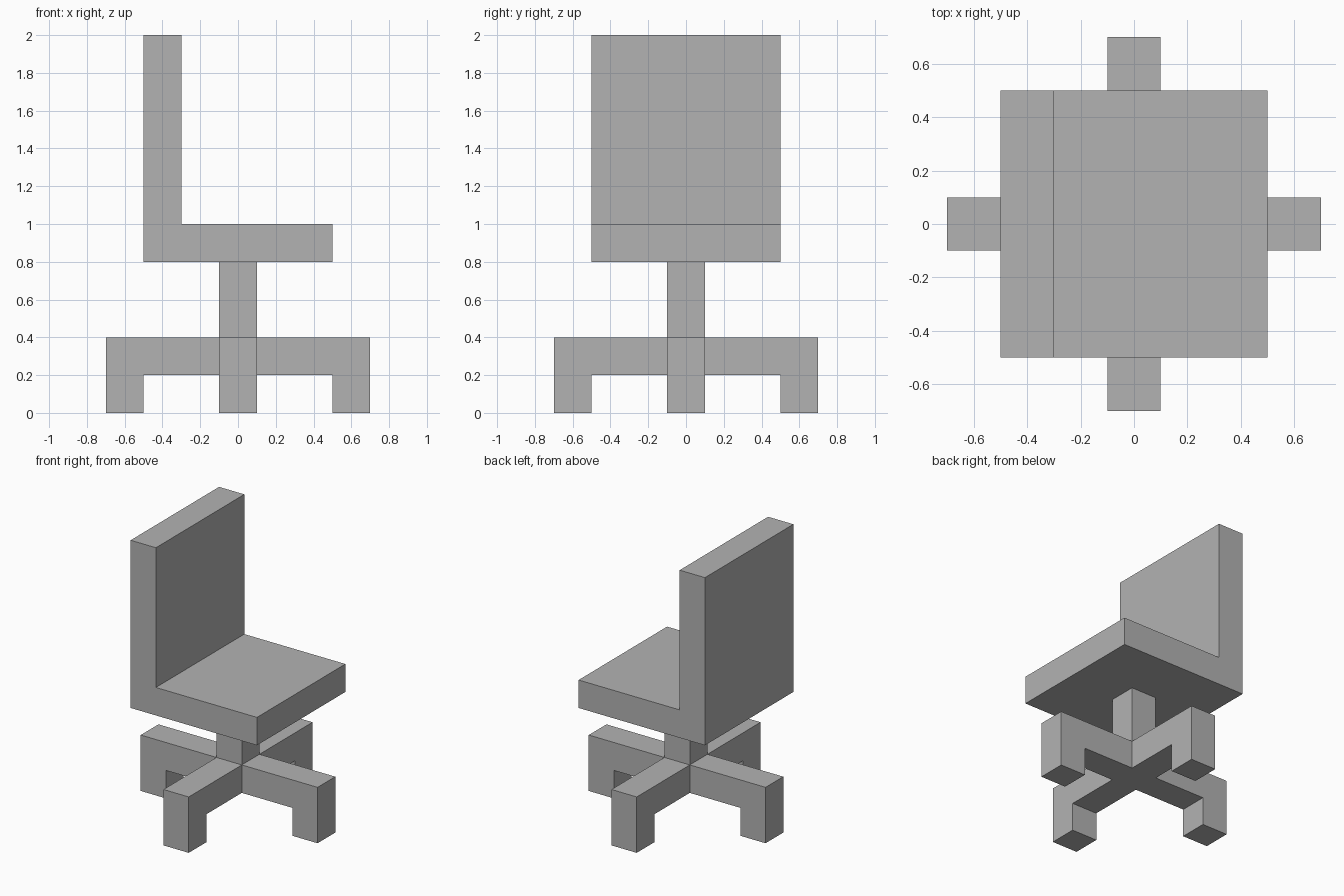
import bpy
import bmesh
from math import pi
from mathutils import Matrix

cube = bpy.data.objects.get("Cube")
if cube:
    bpy.data.objects.remove(cube, do_unlink=True)

GREY = (0.45, 0.45, 0.45, 1.0)
grey = bpy.data.materials.new("plain grey")
grey.use_nodes = True
grey.diffuse_color = GREY
grey.node_tree.nodes["Principled BSDF"].inputs["Base Color"].default_value = GREY


def extruded_profile(name, profile, width, turn=0.0):
    """Extrude an x-z outline to a width centred on y, then turn it about z."""
    bm = bmesh.new()
    face = bm.faces.new([bm.verts.new((x, -width / 2, z)) for x, z in profile])
    side = bmesh.ops.extrude_face_region(bm, geom=[face])["geom"]
    verts = [v for v in side if isinstance(v, bmesh.types.BMVert)]
    bmesh.ops.translate(bm, verts=verts, vec=(0, width, 0))
    bmesh.ops.rotate(bm, verts=bm.verts, matrix=Matrix.Rotation(turn, 3, "Z"))
    bmesh.ops.recalc_face_normals(bm, faces=bm.faces)
    mesh = bpy.data.meshes.new(name)
    bm.to_mesh(mesh)
    bm.free()
    mesh.materials.append(grey)
    obj = bpy.data.objects.new(name, mesh)
    bpy.context.collection.objects.link(obj)
    return obj


# Seat and backrest in one L-shaped piece
extruded_profile("seat_and_backrest", [
    (-0.5, 0.8), (0.5, 0.8), (0.5, 1.0), (-0.3, 1.0), (-0.3, 2.0), (-0.5, 2.0)], 1.0)

# Pedestal from the underside of the base cross up to the seat
T = 0.1
extruded_profile("pedestal", [(-T, 0.2), (T, 0.2), (T, 0.8), (-T, 0.8)], 2 * T)

# Four bent legs around the pedestal
leg = [(T, 0.2), (0.5, 0.2), (0.5, 0), (0.7, 0), (0.7, 0.4), (T, 0.4)]
for i, place in enumerate(("left", "back", "right", "front")):
    extruded_profile(place + "_leg", leg, 2 * T, i * pi / 2)
